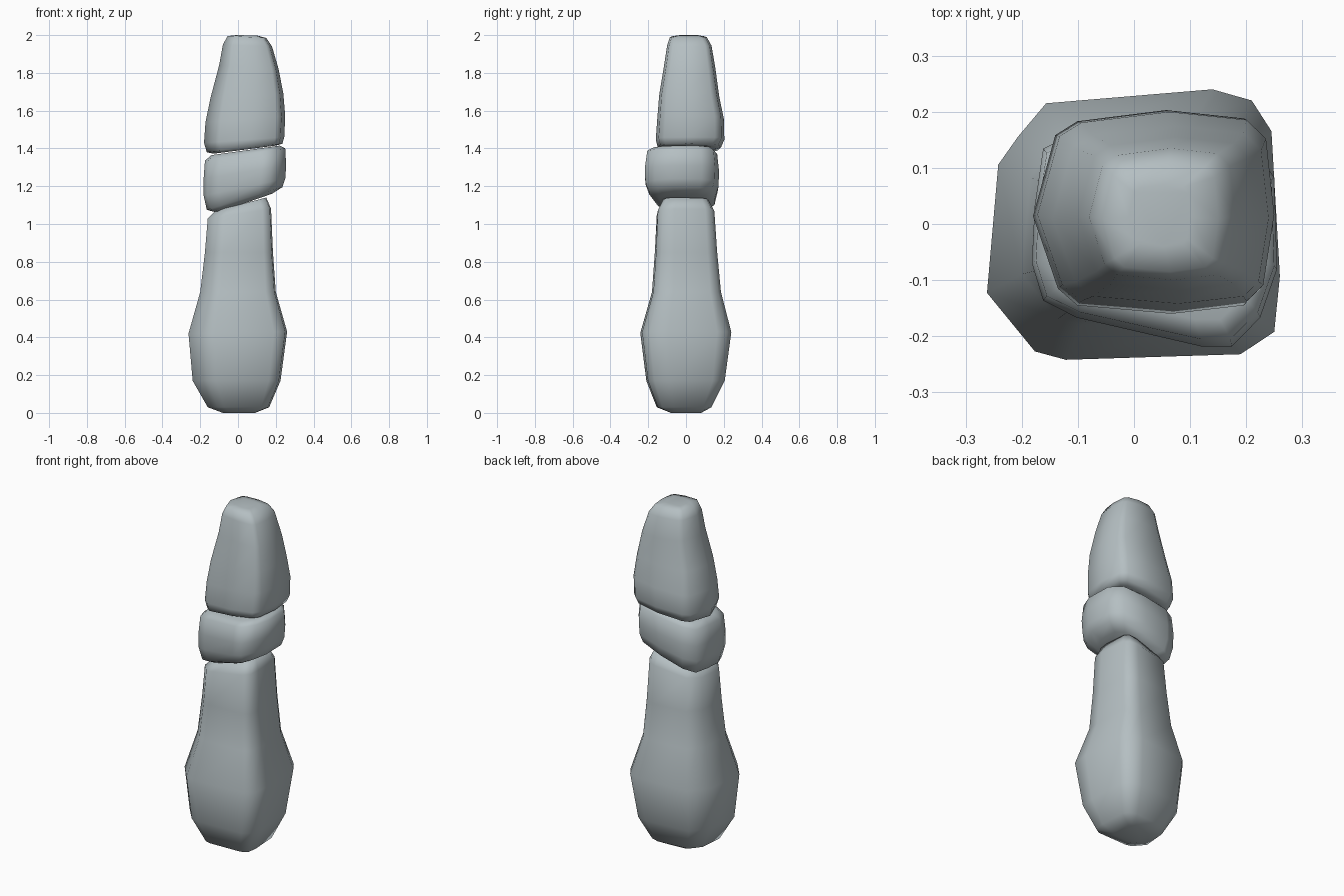
import bpy, bmesh

stone = bpy.data.materials.new("blue grey stone")
stone.diffuse_color = (0.46, 0.52, 0.54, 1)


def make_stone(name, outline, rings):
    """Loft a plan outline through rings (x0, x1, y0, y1, z left, z right)."""
    xs = [p[0] for p in outline]
    ys = [p[1] for p in outline]
    bm = bmesh.new()
    loops = []
    for x0, x1, y0, y1, zl, zr in rings:
        loop = []
        for x, y in outline:
            u = (x - min(xs)) / (max(xs) - min(xs))
            v = (y - min(ys)) / (max(ys) - min(ys))
            loop.append(bm.verts.new((x0 + u * (x1 - x0), y0 + v * (y1 - y0), zl + u * (zr - zl))))
        loops.append(loop)
    n = len(outline)
    for a, b in zip(loops, loops[1:]):
        for i in range(n):
            j = (i + 1) % n
            bm.faces.new((a[i], a[j], b[j], b[i]))
    bm.faces.new(loops[0][::-1])
    bm.faces.new(loops[-1])
    bmesh.ops.recalc_face_normals(bm, faces=bm.faces)
    for f in bm.faces:
        f.smooth = True
    me = bpy.data.meshes.new(name)
    bm.to_mesh(me)
    bm.free()
    me.materials.append(stone)
    ob = bpy.data.objects.new(name, me)
    bpy.context.collection.objects.link(ob)
    return ob


# Tall bottom stone with a bulge near its foot
make_stone("lower_stone",
           [(-.26, -.12), (-.175, -.225), (-.12, -.24), (.19, -.23), (.25, -.19), (.26, -.09),
            (.245, .17), (.21, .225), (.14, .245), (-.155, .22), (-.205, .16), (-.24, .11)],
           [(-.08, .09, -.08, .08, 0, 0),
            (-.16, .165, -.155, .135, .03, .03),
            (-.24, .225, -.21, .205, .17, .17),
            (-.262, .26, -.242, .24, .42, .43),
            (-.20, .20, -.18, .185, .64, .64),
            (-.175, .185, -.165, .165, .85, .85),
            (-.16, .175, -.155, .15, 1.03, 1.08),
            (-.12, .15, -.125, .12, 1.07, 1.14)])

# Tilted wedge in the middle
make_stone("middle_stone",
           [(-.18, -.07), (-.16, -.135), (-.10, -.165), (.12, -.215), (.175, -.215), (.225, -.165),
            (.255, -.08), (.25, .08), (.20, .15), (.06, .17), (-.09, .165), (-.16, .13), (-.175, .03)],
           [(-.11, .18, -.14, .11, 1.06, 1.16),
            (-.165, .235, -.195, .155, 1.075, 1.195),
            (-.182, .25, -.215, .172, 1.15, 1.24),
            (-.182, .255, -.218, .175, 1.24, 1.31),
            (-.175, .25, -.205, .165, 1.335, 1.40),
            (-.14, .22, -.17, .14, 1.365, 1.415)])

# Tapering top stone
make_stone("upper_stone",
           [(-.18, .02), (-.135, -.11), (-.10, -.14), (.07, -.155), (.20, -.14), (.23, -.11),
            (.25, .02), (.235, .16), (.20, .195), (.06, .21), (-.10, .19), (-.14, .165)],
           [(-.13, .20, -.12, .15, 1.372, 1.415),
            (-.165, .235, -.15, .185, 1.38, 1.425),
            (-.18, .245, -.16, .203, 1.43, 1.46),
            (-.172, .25, -.152, .20, 1.54, 1.57),
            (-.145, .24, -.142, .175, 1.67, 1.69),
            (-.10, .215, -.118, .155, 1.84, 1.82),
            (-.08, .18, -.10, .135, 1.95, 1.94),
            (-.055, .15, -.085, .11, 1.995, 1.985),
            (-.01, .10, -.04, .07, 2.0, 1.998)])
